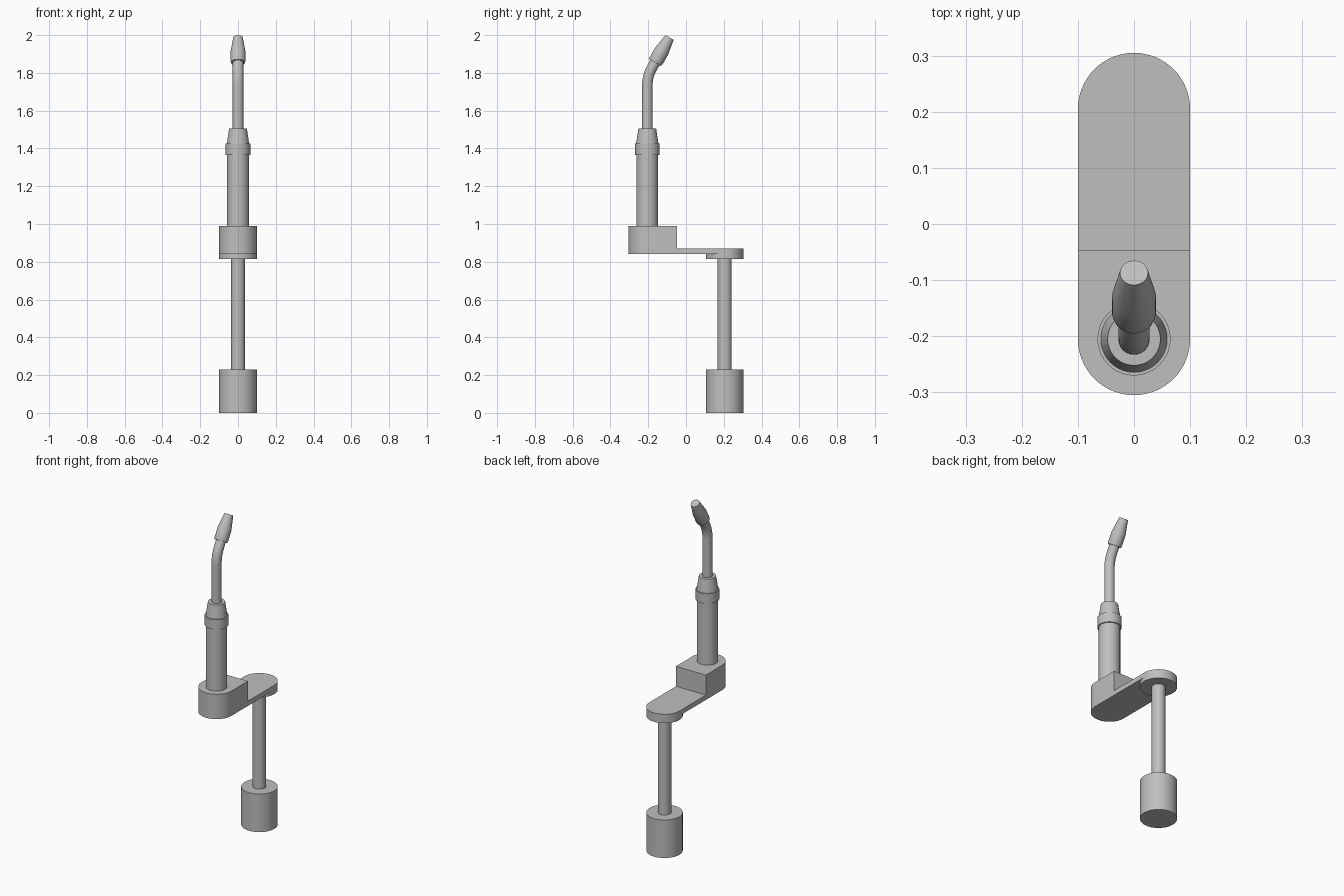
import bpy, bmesh
from math import sin, cos, tan, pi, radians
from mathutils import Vector, Matrix

cube = bpy.data.objects.get("Cube")
if cube:
    bpy.data.objects.remove(cube, do_unlink=True)

GREY = (0.52, 0.52, 0.52, 1)
grey = bpy.data.materials.new("plain_grey")
grey.use_nodes = True
grey.diffuse_color = GREY
grey.node_tree.nodes["Principled BSDF"].inputs["Base Color"].default_value = GREY

SIDES = 64
REAR_Y, FRONT_Y, RADIUS = 0.205, -0.205, 0.1
TILT = radians(30)


def finish(obj):
    """Give the part its colour and smooth sides with sharp rims."""
    obj.data.materials.clear()
    obj.data.materials.append(grey)
    bpy.ops.object.select_all(action='DESELECT')
    obj.select_set(True)
    bpy.context.view_layer.objects.active = obj
    bpy.ops.object.shade_smooth_by_angle(angle=radians(25))


def from_bmesh(name, bm):
    bmesh.ops.recalc_face_normals(bm, faces=bm.faces)
    mesh = bpy.data.meshes.new(name)
    bm.to_mesh(mesh)
    bm.free()
    obj = bpy.data.objects.new(name, mesh)
    bpy.context.collection.objects.link(obj)
    finish(obj)
    return obj


def lathe(name, profile, origin, tilt=0.0):
    """Closed solid of revolution from (radius, height) pairs."""
    bm = bmesh.new()
    rings = [[bm.verts.new((r * cos(2 * pi * i / SIDES), r * sin(2 * pi * i / SIDES), h))
              for i in range(SIDES)] for r, h in profile]
    for low, high in zip(rings, rings[1:]):
        for i in range(SIDES):
            j = (i + 1) % SIDES
            bm.faces.new((low[i], low[j], high[j], high[i]))
    bm.faces.new(rings[0])
    bm.faces.new(rings[-1])
    bm.transform(Matrix.Translation(origin) @ Matrix.Rotation(-tilt, 4, 'X'))
    return from_bmesh(name, bm)


# Weighted foot, post and the disc under the arm
rear = (0, REAR_Y, 0)
lathe("foot", [(RADIUS, 0), (RADIUS, 0.23)], rear)
lathe("post", [(0.037, 0.22), (0.037, 0.82)], rear)
lathe("arm_disc", [(RADIUS, 0.815), (RADIUS, 0.841)], rear)

# Crank arm: rounded plate whose front part rises into a block
bm = bmesh.new()
half = SIDES // 2
outline = []
for start, y in ((0, REAR_Y), (pi, FRONT_Y)):
    for i in range(half + 1):
        a = start + pi * i / half
        outline.append(bm.verts.new((RADIUS * cos(a), y + RADIUS * sin(a), 0.84)))
base = bm.faces.new(outline)
up = bmesh.ops.extrude_face_region(bm, geom=[base], use_keep_orig=True)
bmesh.ops.translate(bm, vec=(0, 0, 0.029),
                    verts=[v for v in up["geom"] if isinstance(v, bmesh.types.BMVert)])
bmesh.ops.recalc_face_normals(bm, faces=bm.faces)
bmesh.ops.bisect_plane(bm, geom=bm.verts[:] + bm.edges[:] + bm.faces[:],
                       plane_co=(0, -0.047, 0), plane_no=(0, 1, 0))
top = [f for f in bm.faces if f.normal.z > 0.9 and f.calc_center_median().y < -0.047]
up = bmesh.ops.extrude_face_region(bm, geom=top)
bmesh.ops.translate(bm, vec=(0, 0, 0.121),
                    verts=[v for v in up["geom"] if isinstance(v, bmesh.types.BMVert)])
bmesh.ops.dissolve_limit(bm, angle_limit=radians(0.5), verts=bm.verts, edges=bm.edges)
from_bmesh("crank_arm", bm)

# Handle barrel, collar and tapered cap
front = (0, FRONT_Y, 0)
lathe("handle", [(0.058, 0.985), (0.058, 1.37)], front)
lathe("collar", [(0.065, 1.365), (0.065, 1.425)], front)
lathe("cap", [(0.06, 1.42), (0.047, 1.505)], front)

# Bent neck tube
axis = Vector((0, sin(TILT), cos(TILT)))
tip = Vector((0, -0.087, 1.9875))
nozzle_base = tip - axis * 0.154
bend_radius = 0.187
bend_z = 1.783 - bend_radius * tan(TILT / 2)
path = [Vector((0, FRONT_Y, 1.49))]
for i in range(13):
    a = TILT * i / 12
    path.append(Vector((0, FRONT_Y + bend_radius * (1 - cos(a)), bend_z + bend_radius * sin(a))))
path.append(nozzle_base + axis * 0.02)
curve = bpy.data.curves.new("neck", 'CURVE')
curve.dimensions = '3D'
curve.bevel_depth = 0.028
curve.bevel_resolution = 10
curve.use_fill_caps = True
spline = curve.splines.new('POLY')
spline.points.add(len(path) - 1)
for point, co in zip(spline.points, path):
    point.co = (*co, 1)
neck = bpy.data.objects.new("neck", curve)
bpy.context.collection.objects.link(neck)
bpy.ops.object.select_all(action='DESELECT')
neck.select_set(True)
bpy.context.view_layer.objects.active = neck
bpy.ops.object.convert(target='MESH')
finish(bpy.context.view_layer.objects.active)

# Nozzle on the tilted end of the neck
lathe("nozzle", [(0.036, 0), (0.039, 0.012), (0.039, 0.07), (0.025, 0.154)], nozzle_base, TILT)
